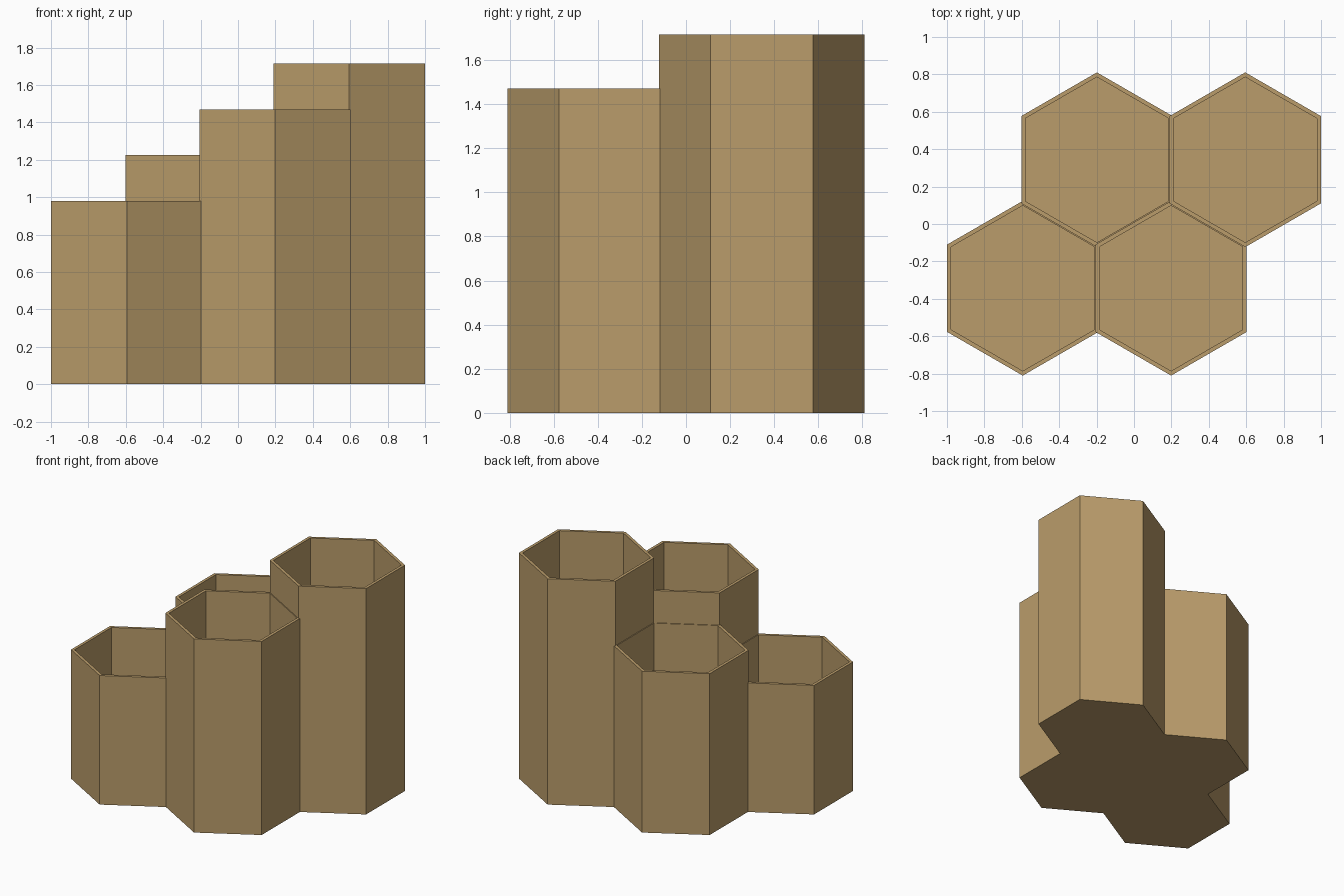
import bpy
import bmesh
from math import sin, cos, tau

cube = bpy.data.objects.get("Cube")
if cube:
    bpy.data.objects.remove(cube, do_unlink=True)

OUTER = 0.467      # corner radius of each tube
INNER = 0.442      # corner radius of the hollow
PITCH = 0.793      # distance between neighbouring tubes
ROW_Y = 0.3435     # offset of the two rows
FLOOR = 0.05       # thickness of the closed bottom

# Single tan material
tan = bpy.data.materials.new("tan")
tan.use_nodes = True
colour = (0.49, 0.333, 0.145, 1)
tan.diffuse_color = colour
tan.node_tree.nodes["Principled BSDF"].inputs["Base Color"].default_value = colour


def hex_ring(bm, radius, z):
    """Six corners, one pointing along +y."""
    return [bm.verts.new((radius * sin(tau * i / 6), radius * cos(tau * i / 6), z))
            for i in range(6)]


def hex_cup(name, x, y, height):
    """Open-topped hexagonal tube with a floor."""
    bm = bmesh.new()
    rings = [hex_ring(bm, OUTER, 0), hex_ring(bm, OUTER, height),
             hex_ring(bm, INNER, height), hex_ring(bm, INNER, FLOOR)]
    for low, high in zip(rings, rings[1:]):
        for i in range(6):
            j = (i + 1) % 6
            bm.faces.new((low[i], low[j], high[j], high[i]))
    bm.faces.new(rings[0])
    bm.faces.new(rings[-1])
    bmesh.ops.recalc_face_normals(bm, faces=bm.faces)
    mesh = bpy.data.meshes.new(name)
    bm.to_mesh(mesh)
    bm.free()
    mesh.materials.append(tan)
    obj = bpy.data.objects.new(name, mesh)
    obj.location = (x, y, 0)
    bpy.context.collection.objects.link(obj)


# Two staggered rows of cups, rising in even steps
hex_cup("front_right_cup", -0.75 * PITCH, -ROW_Y, 0.98)
hex_cup("back_right_cup", -0.25 * PITCH, ROW_Y, 1.225)
hex_cup("front_left_cup", 0.25 * PITCH, -ROW_Y, 1.47)
hex_cup("back_left_cup", 0.75 * PITCH, ROW_Y, 1.715)
